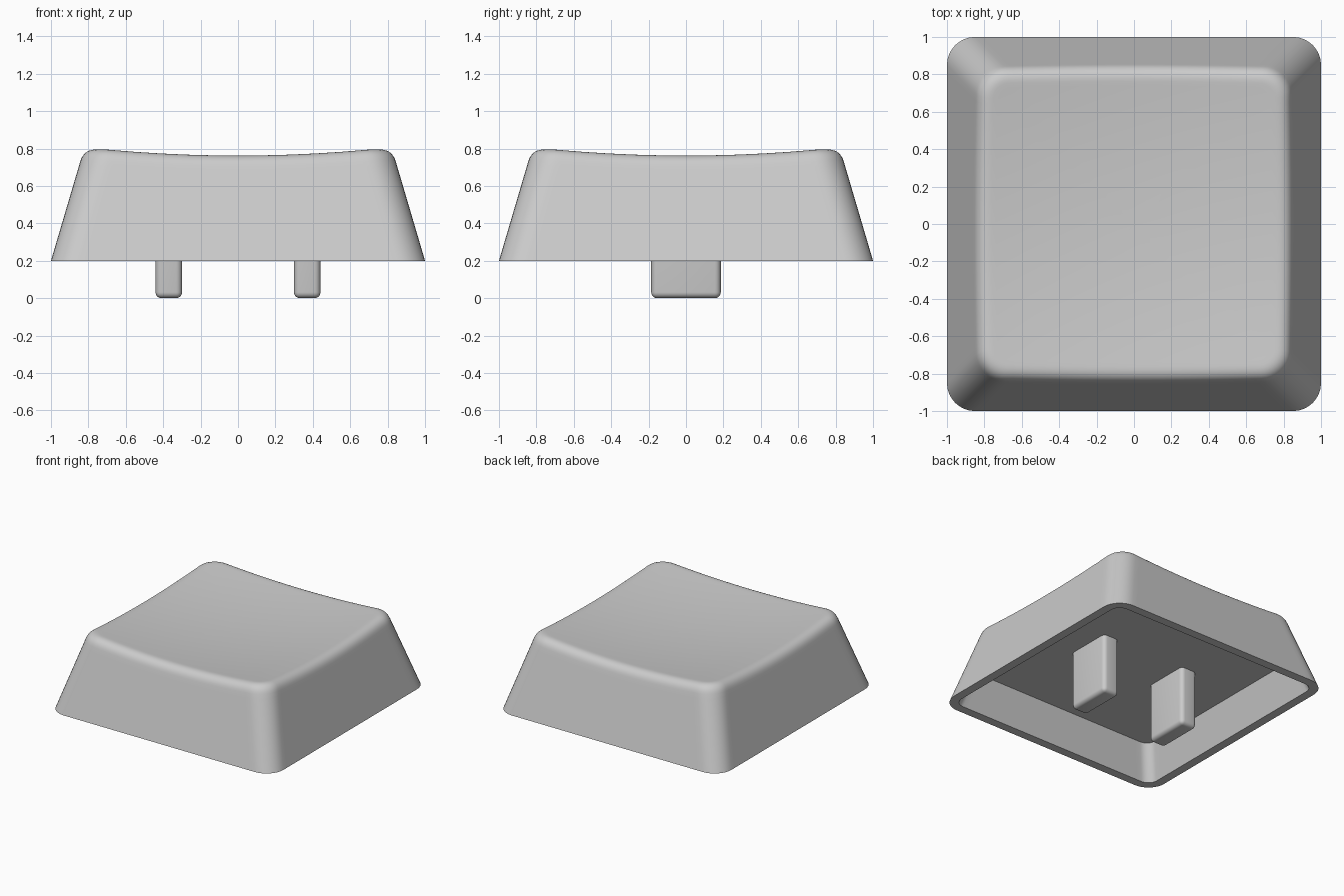
import bpy, bmesh, math
from mathutils import Vector

if "Cube" in bpy.data.objects:
    bpy.data.objects.remove(bpy.data.objects["Cube"])

BASE_Z, SLOPE = 0.20, 0.295      # wall foot height, inward lean per unit height
CORNER, FILLET = 0.15, 0.07
CEILING_Z, WALL = 0.47, 0.07

grey = bpy.data.materials.new("light grey")
grey.diffuse_color = (0.6, 0.6, 0.6, 1)
grey.use_nodes = True
grey.node_tree.nodes["Principled BSDF"].inputs["Base Color"].default_value = grey.diffuse_color


def dish(x, y):
    return 0.722 + 0.068 * (x * x + y * y)


# Rounded square as functions of half width and corner radius
def spot(side, kind, t):
    def point(half, r):
        c = half - r
        if kind == "corner":
            a = t * math.pi / 2
            x, y = c + r * math.cos(a), c + r * math.sin(a)
        else:
            x, y = -c * t, half
        for _ in range(side):
            x, y = -y, x
        return x, y
    return point


spots = []
for side in range(4):
    spots += [spot(side, "corner", i / 8) for i in range(9)]
    spots += [spot(side, "side", u) for u in
              (-0.95, -0.8, -0.6, -0.4, -0.2, 0, 0.2, 0.4, 0.6, 0.8, 0.95)]


def wall_point(p, half):
    x, y = p(half, CORNER)
    return Vector((x, y, BASE_Z + (1 - half) / SLOPE))


# One column of the outer skin, from the foot to near the middle of the dish
def column(p):
    half = 0.82
    for _ in range(12):
        half = 1 - SLOPE * (dish(*p(half, CORNER)) - BASE_Z)
    edge = wall_point(p, half)
    low = wall_point(p, half + FILLET * 0.283)
    x, y = p(half - FILLET, CORNER - FILLET)
    top = Vector((x, y, dish(x, y)))
    foot = wall_point(p, 1)
    pts = [foot, foot.lerp(low, 0.5), foot.lerp(low, 0.94)]
    for i in range(9):
        t = i / 8
        pts.append(low * (1 - t) ** 2 + edge * (2 * t * (1 - t)) + top * t * t)
    for f in (0.97, 0.85, 0.7, 0.55, 0.4, 0.25, 0.1):
        pts.append(Vector((x * f, y * f, dish(x * f, y * f))))
    return pts


def finish(bm, name):
    bmesh.ops.recalc_face_normals(bm, faces=bm.faces)
    me = bpy.data.meshes.new(name)
    bm.to_mesh(me)
    bm.free()
    me.materials.append(grey)
    ob = bpy.data.objects.new(name, me)
    bpy.context.collection.objects.link(ob)
    bpy.ops.object.select_all(action="DESELECT")
    ob.select_set(True)
    bpy.context.view_layer.objects.active = ob
    bpy.ops.object.shade_smooth_by_angle(angle=math.radians(30))
    return ob


# Hollow cap: ceiling and inner wall first, then the rim and outer skin
bm = bmesh.new()
inner_r = CORNER - WALL
inner_top = 1 - WALL - SLOPE * (CEILING_Z - BASE_Z)
columns = []
for p in spots:
    inside = [Vector((*p(inner_top, inner_r), CEILING_Z)),
              Vector((*p(1 - WALL, inner_r), BASE_Z))]
    columns.append([bm.verts.new(v) for v in inside + column(p)])
for a, b in zip(columns, columns[1:] + columns[:1]):
    for i in range(len(a) - 1):
        bm.faces.new((a[i], b[i], b[i + 1], a[i + 1]))
bm.faces.new([c[0] for c in columns])
middle = bm.verts.new((0, 0, dish(0, 0)))
for a, b in zip(columns, columns[1:] + columns[:1]):
    bm.faces.new((a[-1], b[-1], middle))
finish(bm, "key_cap")

# Two rounded prongs hanging from the ceiling
for name, x in (("left_prong", -0.37), ("right_prong", 0.37)):
    bm = bmesh.new()
    bmesh.ops.create_cube(bm, size=1)
    height = CEILING_Z + 0.01
    for v in bm.verts:
        v.co = (x + v.co.x * 0.142, v.co.y * 0.372, (v.co.z + 0.5) * height)
    edges = [e for e in bm.edges if min(v.co.z for v in e.verts) < 0.01]
    bmesh.ops.bevel(bm, geom=edges, offset=0.032, segments=5, profile=0.5,
                    affect="EDGES")
    finish(bm, name)
